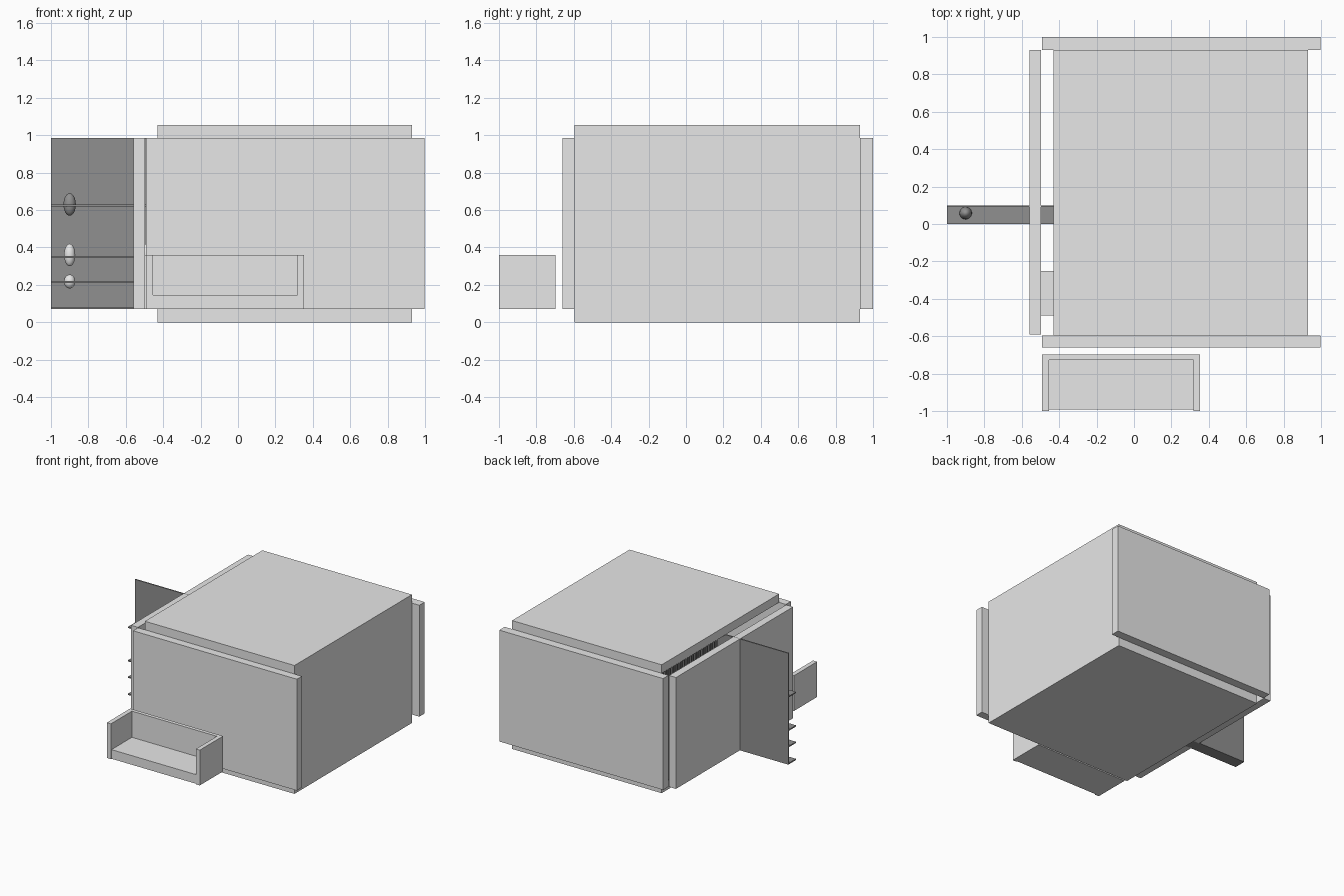
import bpy, bmesh

if "Cube" in bpy.data.objects:
    bpy.data.objects.remove(bpy.data.objects["Cube"])


def material(name, v):
    m = bpy.data.materials.new(name)
    m.diffuse_color = (v, v, v, 1)
    m.use_nodes = True
    m.node_tree.nodes["Principled BSDF"].inputs["Base Color"].default_value = m.diffuse_color
    return m


LIGHT = material("light_grey", 0.8)
DARK = material("dark_grey", 0.28)


def finish(name, bm, mat):
    me = bpy.data.meshes.new(name)
    bm.to_mesh(me)
    bm.free()
    me.materials.append(mat)
    ob = bpy.data.objects.new(name, me)
    bpy.context.collection.objects.link(ob)
    return ob


def add_box(bm, x, y, z):
    vs = bmesh.ops.create_cube(bm, size=1)["verts"]
    for v in vs:
        v.co = [r[0] if c < 0 else r[1] for c, r in zip(v.co, (x, y, z))]


def boxes(name, mat, *specs):
    bm = bmesh.new()
    for s in specs:
        add_box(bm, *s)
    return finish(name, bm, mat)


def ball(name, mat, loc, r, rz):
    bm = bmesh.new()
    bmesh.ops.create_uvsphere(bm, u_segments=32, v_segments=16, radius=1)
    bmesh.ops.scale(bm, vec=(r, r, rz), verts=bm.verts)
    bmesh.ops.translate(bm, vec=loc, verts=bm.verts)
    for f in bm.faces:
        f.smooth = True
    return finish(name, bm, mat)


# Roof, right wall and floor as one C-shaped shell, open to the left
bm = bmesh.new()
outline = [(-0.43, 0), (0.93, 0), (0.93, 1.055), (-0.43, 1.055),
           (-0.43, 0.985), (0.865, 0.985), (0.865, 0.07), (-0.43, 0.07)]
face = bm.faces.new([bm.verts.new((x, -0.595, z)) for x, z in outline])
ext = bmesh.ops.extrude_face_region(bm, geom=[face])["geom"]
bmesh.ops.translate(bm, vec=(0, 1.525, 0),
                    verts=[g for g in ext if isinstance(g, bmesh.types.BMVert)])
bmesh.ops.recalc_face_normals(bm, faces=bm.faces)
finish("shell", bm, LIGHT)

# Outer wall panels
Z = (0.07, 0.985)
boxes("front_wall", LIGHT, ((-0.492, 0.997), (-0.66, -0.595), Z))
boxes("back_wall", LIGHT, ((-0.492, 0.997), (0.93, 1.0), Z))
boxes("left_wall", LIGHT, ((-0.56, -0.497), (-0.59, 0.93), Z))

# Bench in front: seat, arms and two-part back
boxes("bench_seat", LIGHT, ((-0.455, 0.317), (-0.992, -0.727), (0.07, 0.145)))
boxes("bench_arms", LIGHT,
      ((-0.492, -0.455), (-1.0, -0.697), (0.07, 0.36)),
      ((0.317, 0.353), (-1.0, -0.697), (0.07, 0.36)))
boxes("bench_back", LIGHT,
      ((-0.455, 0.317), (-0.727, -0.697), (0.07, 0.225)),
      ((-0.455, 0.317), (-0.727, -0.697), (0.225, 0.36)))

# Block just inside the left wall
boxes("inner_block", LIGHT, ((-0.497, -0.3), (-0.49, -0.25), (0.07, 0.36)))

# Dark partition that passes through the left wall, with thin shelves
boxes("partition", DARK, ((-1.0, -0.3), (0.09, 0.1), Z))
for i, z in enumerate((0.07, 0.21, 0.345, 0.62)):
    boxes(f"shelf_{i + 1}", DARK, ((-1.0, -0.3), (0.0, 0.09), (z, z + 0.01)))

# Knobs on the shelves
ball("upper_knob", DARK, (-0.9, 0.058, 0.63), 0.033, 0.06)
ball("middle_knob", LIGHT, (-0.9, 0.058, 0.36), 0.03, 0.06)
ball("lower_knob", LIGHT, (-0.9, 0.058, 0.218), 0.03, 0.037)
ball("inner_knob", LIGHT, (-0.49, 0.058, 0.36), 0.033, 0.06)

# Row of slats inside the opening
boxes("slats", DARK, *[((-0.425, -0.4), (0.2 + 0.03 * i, 0.215 + 0.03 * i), Z)
                       for i in range(24)])
